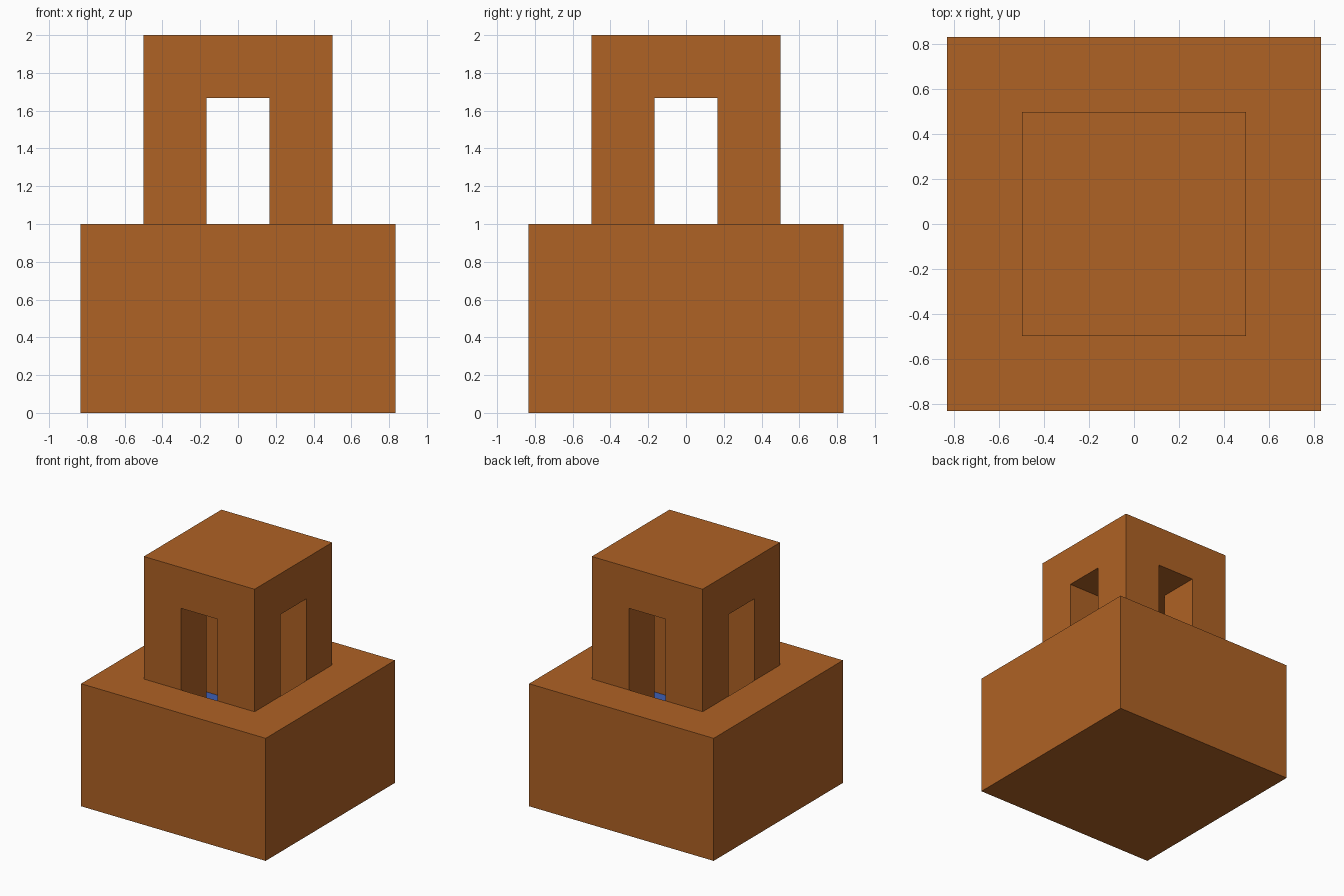
import bpy
import bmesh

U = 1 / 3  # one block of the layout

cube = bpy.data.objects.get("Cube")
if cube:
    bpy.data.objects.remove(cube, do_unlink=True)


def material(name, rgb):
    m = bpy.data.materials.new(name)
    m.use_nodes = True
    m.diffuse_color = (*rgb, 1)
    m.node_tree.nodes["Principled BSDF"].inputs["Base Color"].default_value = (*rgb, 1)
    return m


sandstone = material("orange_sandstone", (0.43, 0.122, 0.018))
water_blue = material("water_blue", (0.048, 0.114, 0.456))


def prism(name, outline, bottom, top, mat):
    """Extrude a flat outline from bottom to top."""
    bm = bmesh.new()
    face = bm.faces.new([bm.verts.new((x, y, bottom)) for x, y in outline])
    new = bmesh.ops.extrude_face_region(bm, geom=[face])["geom"]
    for v in new:
        if isinstance(v, bmesh.types.BMVert):
            v.co.z = top
    bmesh.ops.recalc_face_normals(bm, faces=bm.faces)
    mesh = bpy.data.meshes.new(name)
    bm.to_mesh(mesh)
    bm.free()
    mesh.materials.append(mat)
    obj = bpy.data.objects.new(name, mesh)
    bpy.context.collection.objects.link(obj)
    return obj


def square(r):
    return [(-r, -r), (r, -r), (r, r), (-r, r)]


def cross(arm, half):
    """Plus-shaped outline: one arm repeated by quarter turns."""
    points, corner = [], [(half, -half), (arm, -half), (arm, half)]
    for _ in range(4):
        points += corner
        corner = [(-y, x) for x, y in corner]
    return points


def carve(obj, cutter):
    """Cut the cutter's shape out of the object."""
    cutter.hide_render = True
    mod = obj.modifiers.new("carve", "BOOLEAN")
    mod.operation = "DIFFERENCE"
    mod.solver = "EXACT"
    mod.object = cutter
    bpy.context.view_layer.objects.active = obj
    bpy.ops.object.modifier_apply(modifier=mod.name)
    bpy.data.objects.remove(cutter, do_unlink=True)


# Wide base with a plus-shaped basin sunk into its top
base = prism("base", square(2.5 * U), 0, 3 * U, sandstone)
carve(base, prism("basin_cutter", cross(1.5 * U, U / 2), 0.6, 1.2, sandstone))

# Tower with crossing passages, leaving four corner pillars and a roof
tower = prism("tower", square(1.5 * U), 3 * U, 6 * U, sandstone)
carve(tower, prism("passage_cutter", cross(2 * U, U / 2), 0.8, 5 * U, sandstone))

# Water filling the bottom of the basin
prism("water", cross(1.5 * U, U / 2), 0.6, 2 * U, water_blue)
